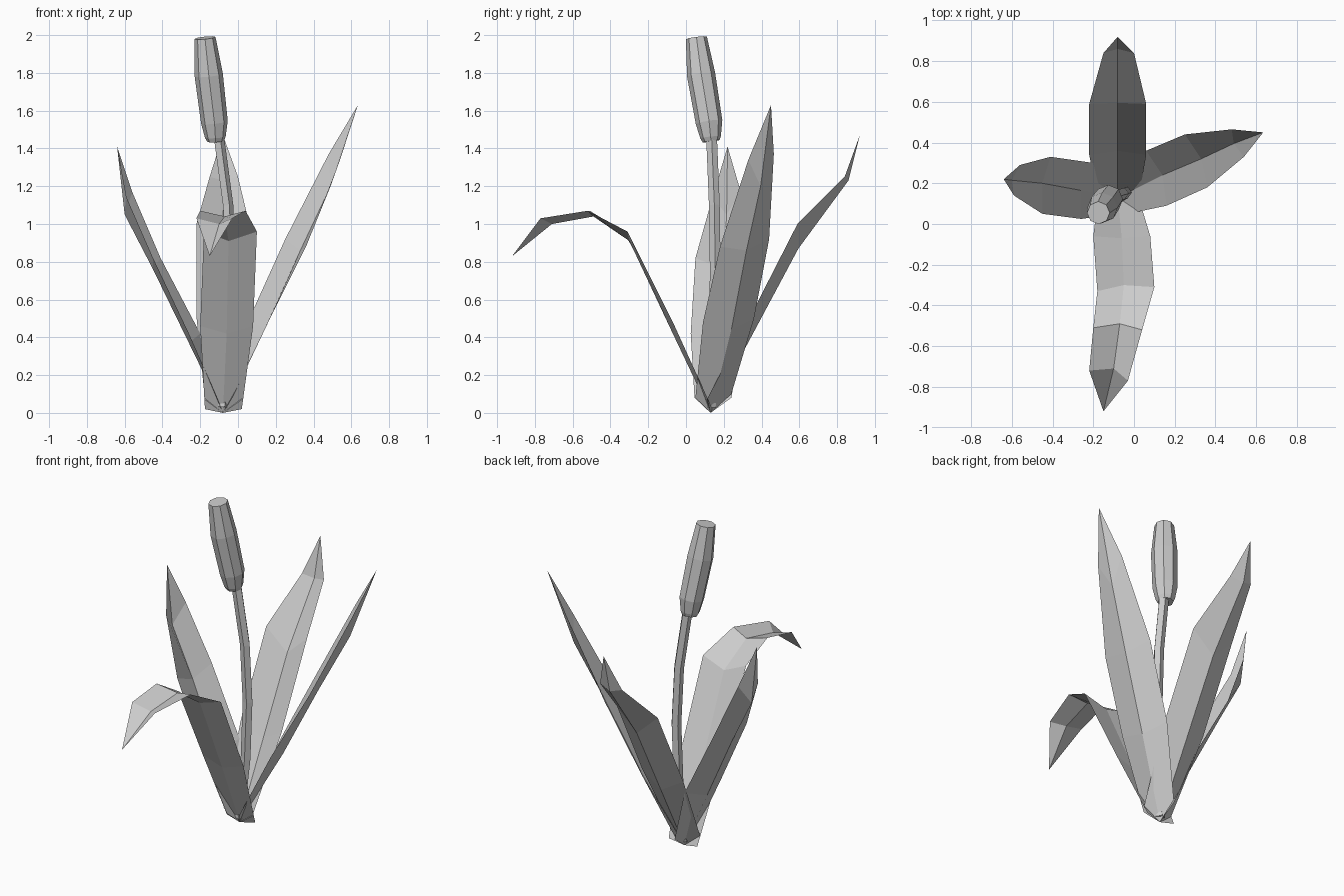
import bpy
import math
from mathutils import Vector


def make_mesh(name, verts, faces):
    mesh = bpy.data.meshes.new(name)
    mesh.from_pydata([tuple(v) for v in verts], [], faces)
    mesh.update()
    obj = bpy.data.objects.new(name, mesh)
    bpy.context.collection.objects.link(obj)
    return obj


def leaf(name, sections, tip):
    """Folded blade: rows of (edge, midrib, edge) closing on a tip point."""
    verts = [p for row in sections for p in row] + [tip]
    faces = []
    for i in range(len(sections) - 1):
        for j in range(2):
            a = 3 * i + j
            faces.append((a, a + 1, a + 4, a + 3))
    a, end = 3 * (len(sections) - 1), len(verts) - 1
    faces += [(a, a + 1, end), (a + 1, a + 2, end)]
    return make_mesh(name, verts, faces)


def tube(name, path, radii, sides):
    """Capped loft of round rings along a path."""
    pts = [Vector(p) for p in path]
    verts, faces = [], []
    for i, (p, r) in enumerate(zip(pts, radii)):
        t = (pts[min(i + 1, len(pts) - 1)] - pts[max(i - 1, 0)]).normalized()
        u = Vector((0, 1, 0)).cross(t).normalized()
        v = t.cross(u)
        for k in range(sides):
            a = 2 * math.pi * k / sides
            verts.append(p + r * (math.cos(a) * u + math.sin(a) * v))
    for i in range(len(pts) - 1):
        for k in range(sides):
            n = (k + 1) % sides
            faces.append((i * sides + k, i * sides + n,
                          (i + 1) * sides + n, (i + 1) * sides + k))
    faces.append(tuple(reversed(range(sides))))
    faces.append(tuple(range(len(verts) - sides, len(verts))))
    return make_mesh(name, verts, faces)


root = (-0.08, 0.13, 0.0)

# Drooping front leaf
leaf("front_leaf", [
    [(-0.175, 0.14, 0.02), root, (0.02, 0.14, 0.02)],
    [(-0.20, -0.06, 0.46), (-0.06, -0.07, 0.42), (0.08, -0.06, 0.46)],
    [(-0.18, -0.33, 0.96), (-0.05, -0.30, 0.91), (0.10, -0.31, 0.96)],
    [(-0.20, -0.51, 1.07), (-0.07, -0.49, 1.04), (0.04, -0.52, 1.07)],
    [(-0.22, -0.72, 1.03), (-0.10, -0.71, 1.00), (-0.03, -0.77, 1.03)],
], (-0.15, -0.92, 0.83))

# Back leaf
leaf("back_leaf", [
    [(0.02, 0.11, 0.07), root, (-0.175, 0.11, 0.07)],
    [(0.06, 0.34, 0.51), (-0.08, 0.36, 0.43), (-0.22, 0.34, 0.51)],
    [(0.06, 0.59, 1.00), (-0.08, 0.595, 0.87), (-0.22, 0.59, 1.00)],
    [(0.00, 0.84, 1.25), (-0.08, 0.86, 1.23), (-0.15, 0.84, 1.25)],
], (-0.08, 0.92, 1.47))

# Tall right leaf
leaf("right_leaf", [
    [(-0.03, 0.05, 0.08), root, (-0.09, 0.24, 0.10)],
    [(0.16, 0.09, 0.48), (0.14, 0.24, 0.44), (0.06, 0.36, 0.50)],
    [(0.36, 0.18, 0.88), (0.33, 0.32, 0.86), (0.25, 0.44, 0.92)],
    [(0.54, 0.33, 1.34), (0.49, 0.395, 1.20), (0.48, 0.465, 1.37)],
], (0.635, 0.45, 1.63))

# Left leaf
leaf("left_leaf", [
    [(-0.09, 0.24, 0.08), root, (-0.11, 0.045, 0.08)],
    [(-0.20, 0.30, 0.42), (-0.26, 0.165, 0.37), (-0.26, 0.025, 0.42)],
    [(-0.41, 0.33, 0.82), (-0.45, 0.20, 0.76), (-0.45, 0.05, 0.82)],
    [(-0.56, 0.29, 1.17), (-0.60, 0.215, 1.05), (-0.59, 0.14, 1.14)],
], (-0.64, 0.22, 1.41))

# Curved stem
tube("stem", [(-0.08, 0.13, 0.03), (-0.05, 0.15, 0.40), (-0.04, 0.155, 0.75),
              (-0.055, 0.15, 1.10), (-0.105, 0.135, 1.47)],
     [0.03, 0.03, 0.03, 0.03, 0.03], 5)

# Seed head
tube("seed_head", [(-0.119, 0.133, 1.438), (-0.12, 0.13, 1.46),
                   (-0.125, 0.122, 1.54), (-0.155, 0.08, 1.79),
                   (-0.175, 0.055, 1.985)],
     [0.045, 0.055, 0.071, 0.075, 0.056], 8)
